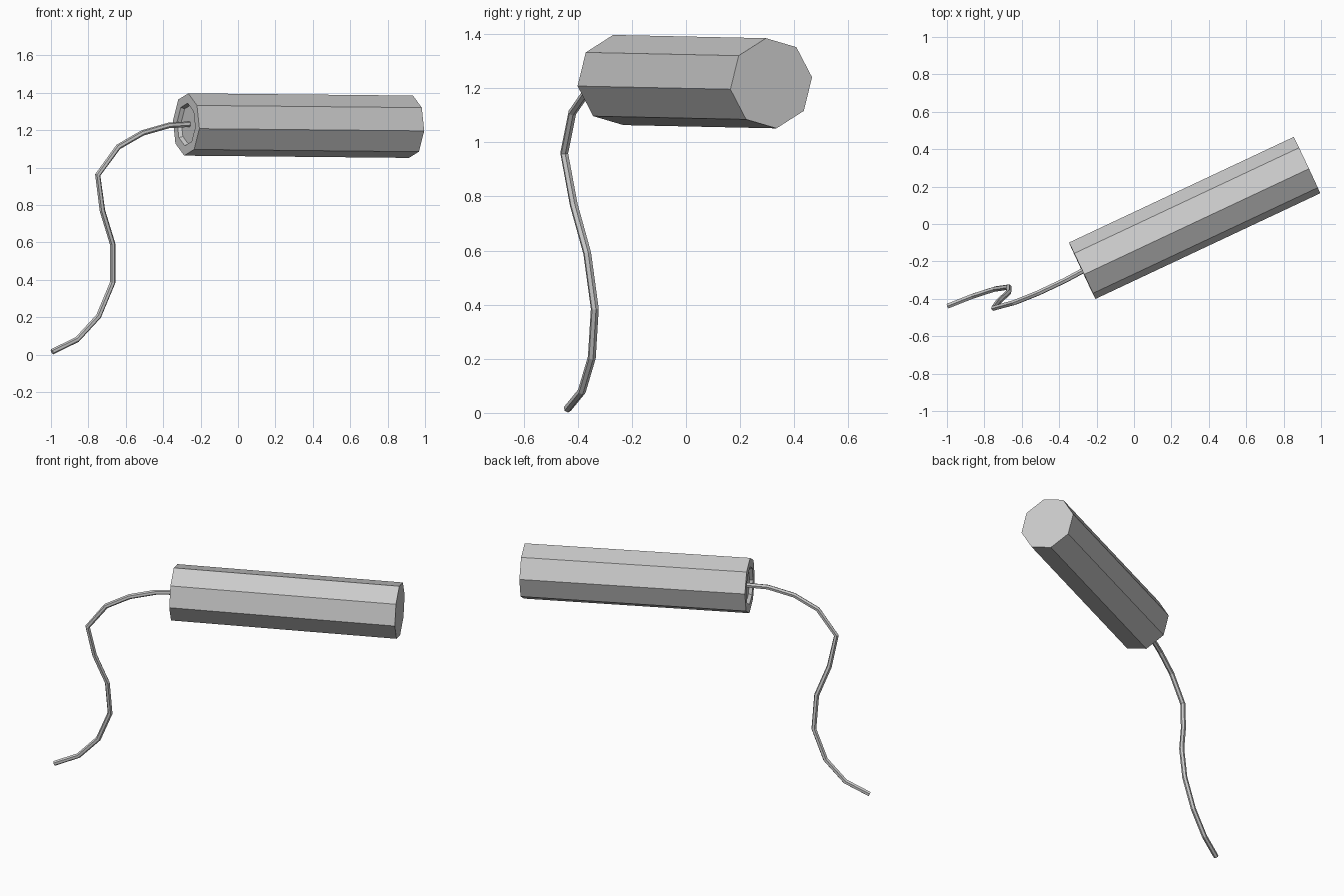
import bpy, bmesh
from math import cos, sin, radians, tau
from mathutils import Vector

if "Cube" in bpy.data.objects:
    bpy.data.objects.remove(bpy.data.objects["Cube"])


def loft(name, rings, cap=True):
    """Skin a list of equal-length vertex rings and close both ends."""
    bm = bmesh.new()
    vs = [[bm.verts.new(p) for p in ring] for ring in rings]
    n = len(vs[0])
    for a, b in zip(vs, vs[1:]):
        for i in range(n):
            j = (i + 1) % n
            bm.faces.new((a[i], a[j], b[j], b[i]))
    bm.faces.new(vs[0])
    bm.faces.new(vs[-1])
    bmesh.ops.recalc_face_normals(bm, faces=bm.faces)
    me = bpy.data.meshes.new(name)
    bm.to_mesh(me)
    bm.free()
    ob = bpy.data.objects.new(name, me)
    bpy.context.collection.objects.link(ob)
    return ob


def ring(center, u, v, radius, sides, start=0.0):
    return [center + radius * (cos(start + tau * i / sides) * u + sin(start + tau * i / sides) * v)
            for i in range(sides)]


# Octagonal stick with a shallow recess in the fuse end
left, right = Vector((-0.277, -0.25, 1.23)), Vector((0.925, 0.315, 1.218))
axis = (right - left).normalized()
side = axis.cross(Vector((0, 0, 1))).normalized()
up = side.cross(axis)
floor = left + axis * 0.02
profile = [(floor, 0.105), (left, 0.115), (left, 0.168), (right, 0.168)]
loft("stick_body", [ring(c, side, up, r, 8, radians(-7.6)) for c, r in profile])

# Thin curling fuse, from the loose tip to the recess floor
path = [Vector(p) for p in (
    (-0.994, -0.438, 0.015), (-0.86, -0.385, 0.08), (-0.745, -0.348, 0.205),
    (-0.67, -0.337, 0.385), (-0.67, -0.365, 0.59), (-0.725, -0.415, 0.77),
    (-0.75, -0.45, 0.96), (-0.64, -0.42, 1.11), (-0.51, -0.368, 1.185),
    (-0.37, -0.302, 1.225), (-0.255, -0.24, 1.232))]
rings = []
u = Vector((0, 0, 1))
for i, p in enumerate(path):
    before = (p - path[max(i - 1, 0)]).normalized()
    after = (path[min(i + 1, len(path) - 1)] - p).normalized()
    t = (before + after).normalized()
    u = (u - t * u.dot(t)).normalized()
    rings.append(ring(p, u, t.cross(u), 0.015, 6))
loft("fuse", rings)
